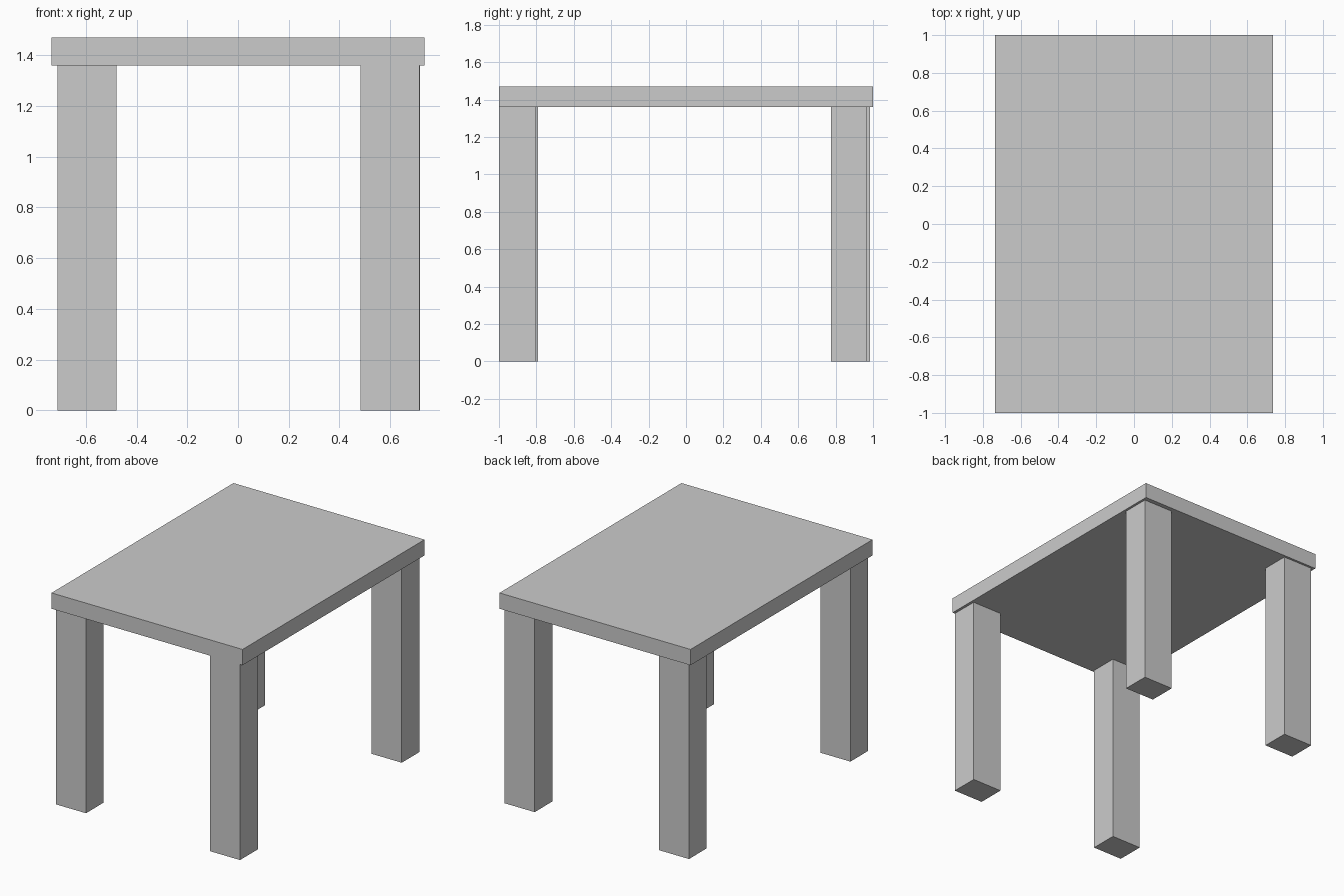
import bpy

if "Cube" in bpy.data.objects:
    bpy.data.objects.remove(bpy.data.objects["Cube"])


def box(name, x, y, z):
    """Add a box spanning the (min, max) ranges on each axis."""
    spans = (x, y, z)
    bpy.ops.mesh.primitive_cube_add(size=1, location=[(a + b) / 2 for a, b in spans])
    obj = bpy.context.object
    obj.name = name
    obj.scale = [b - a for a, b in spans]
    bpy.ops.object.transform_apply(location=False, rotation=False, scale=True)
    return obj


TOP_Z, UNDER_Z = 1.47, 1.36
LEG_W, LEG_D = 0.232, 0.195

# Table top
box("table_top", (-0.735, 0.735), (-1, 1), (UNDER_Z, TOP_Z))

# Legs, slightly uneven: lower x and y corner of each
legs = {
    "front_left_leg": (-0.712, -0.985),
    "front_right_leg": (0.484, -1.0),
    "back_left_leg": (-0.712, 0.789),
    "back_right_leg": (0.486, 0.774),
}
for name, (x, y) in legs.items():
    box(name, (x, x + LEG_W), (y, y + LEG_D), (0, UNDER_Z))
